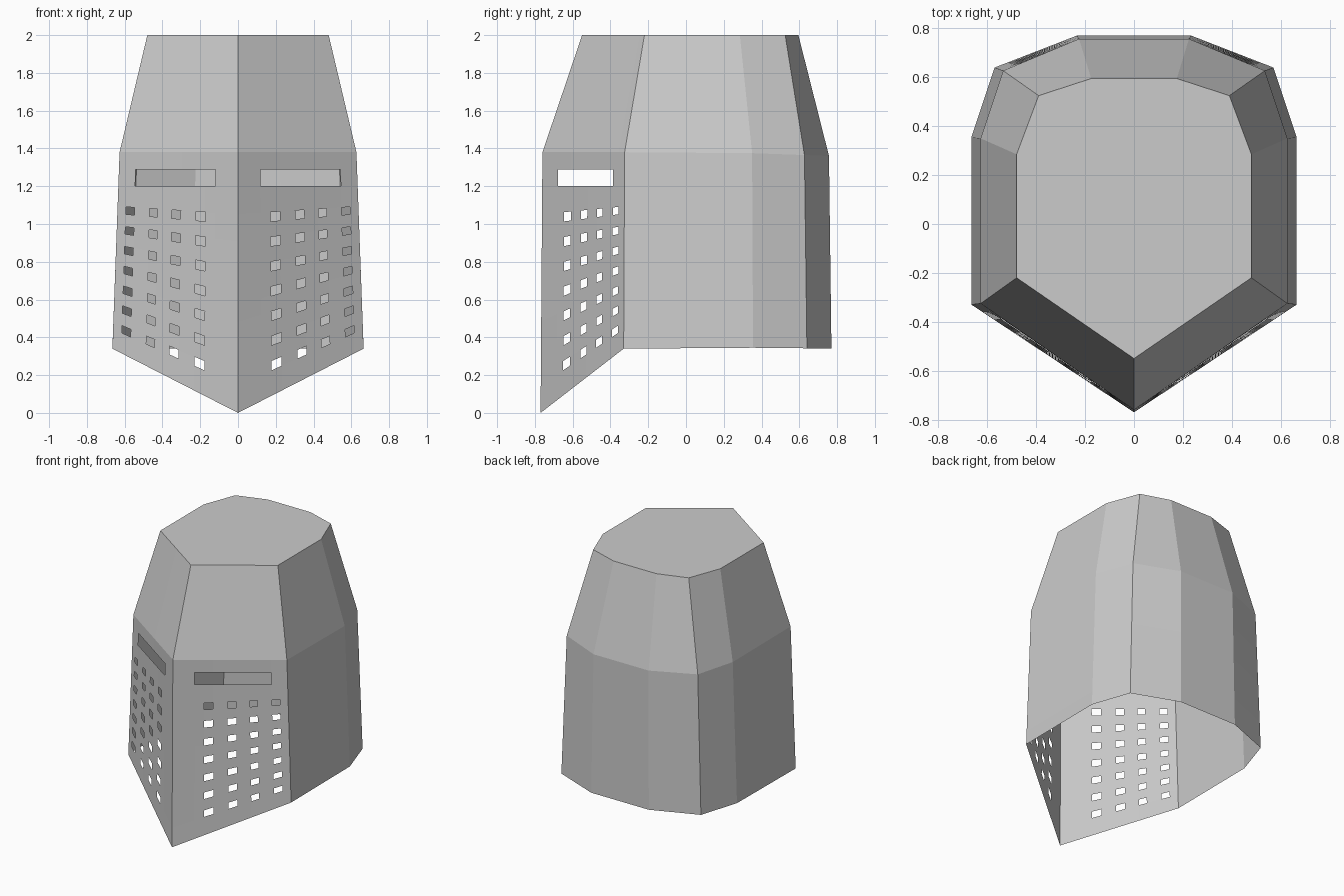
import bpy, bmesh
from mathutils import Vector

if "Cube" in bpy.data.objects:
    bpy.data.objects.remove(bpy.data.objects["Cube"])

# Right half of the outline, front tip to back centre, at three heights
BOTTOM = [(0, -.77, 0), (.665, -.33, .34), (.665, .355, .345), (.57, .64, .342), (.235, .77, .34), (0, .77, .34)]
MIDDLE = [(0, -.76, 1.38), (.627, -.325, 1.38), (.627, .35, 1.375), (.535, .627, 1.365), (.225, .757, 1.36), (0, .757, 1.36)]
TOP = [(0, -.55, 2), (.48, -.22, 2), (.48, .285, 2), (.39, .525, 2), (.175, .595, 2), (0, .595, 2)]

# Breathing-hole columns and rows, and the eye slot, as fractions of the face plate
HOLE_U = [(.27, .35), (.476, .55), (.668, .735), (.86, .93)]
HOLE_V = [(.143 + .1185 * i - .022, .143 + .1185 * i + .022) for i in range(7)]
SLOT_U, SLOT_Z = (.19, .86), (1.2, 1.288)


def columns(ring):
    """Subdivide the face plate span; keep the other outline points as they are."""
    pts = [Vector(p) for p in ring]
    return [pts[0].lerp(pts[1], u) for u in us] + pts[2:]


us = sorted({0, SLOT_U[0], 1, *(u for pair in HOLE_U for u in pair)})
vs = [0] + [v for pair in HOLE_V for v in pair]
low, mid, top = columns(BOTTOM), columns(MIDDLE), columns(TOP)


def at_height(a, b, z):
    return a.lerp(b, (z - a.z) / (b.z - a.z))


rows = [[at_height(a, b, a.z + v * (SLOT_Z[0] - a.z)) for a, b in zip(low, mid)] for v in vs]
rows += [[at_height(a, b, z) for a, b in zip(low, mid)] for z in SLOT_Z]
rows += [mid, top]
slot_row = len(vs)


def is_open(row, col):
    """True where the face plate is pierced."""
    if col >= len(us) - 1:
        return False
    u = (us[col] + us[col + 1]) / 2
    if row == slot_row:
        return SLOT_U[0] < u < SLOT_U[1]
    return row < slot_row and row % 2 == 1 and any(a < u < b for a, b in HOLE_U)


# Helmet shell with pierced face plate and flat crown
bm = bmesh.new()
grid = [[bm.verts.new(p) for p in row] for row in rows]
for r in range(len(grid) - 1):
    for c in range(len(low) - 1):
        if not is_open(r, c):
            bm.faces.new((grid[r][c], grid[r][c + 1], grid[r + 1][c + 1], grid[r + 1][c]))
bm.faces.new(grid[-1])
mesh = bpy.data.meshes.new("helmet_shell")
bm.to_mesh(mesh)
bm.free()
helmet = bpy.data.objects.new("helmet_shell", mesh)
bpy.context.collection.objects.link(helmet)

# Left half
mirror = helmet.modifiers.new("mirror", 'MIRROR')
mirror.use_axis[0] = True
mirror.use_clip = True
mirror.merge_threshold = .001
